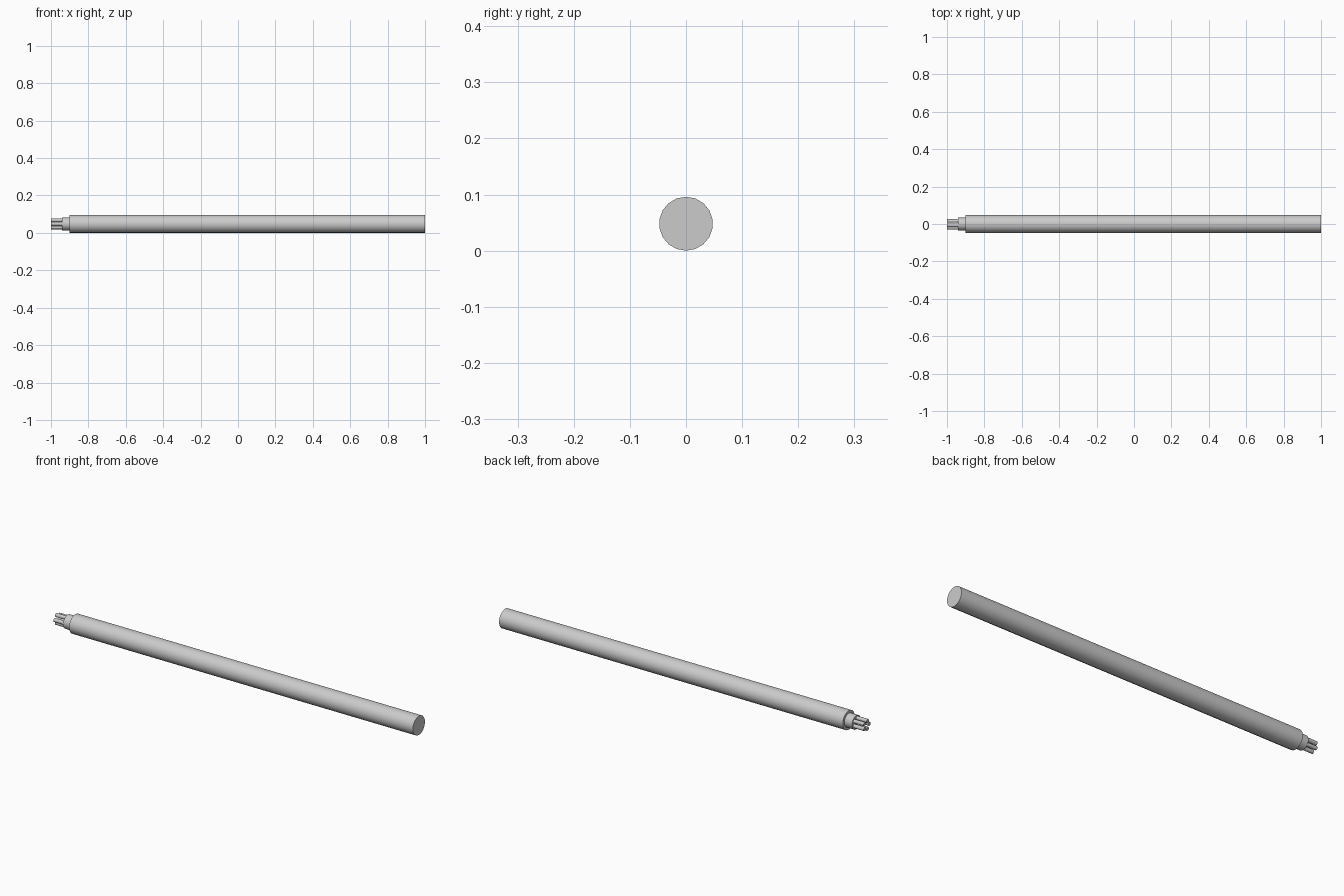
import bpy, math

if "Cube" in bpy.data.objects:
    bpy.data.objects.remove(bpy.data.objects["Cube"])

CZ = 0.048  # height of the cable axis


def rod(name, x0, x1, radius, sides, y=0.0, z=0.0):
    """Capped cylinder lying along x, offset from the cable axis."""
    bpy.ops.mesh.primitive_cylinder_add(
        vertices=sides, radius=radius, depth=x1 - x0,
        location=((x0 + x1) / 2, y, CZ + z), rotation=(0, math.pi / 2, 0))
    ob = bpy.context.object
    ob.name = name
    # turn the rod so that a vertex points straight up
    ob.data.update()
    bpy.ops.object.transform_apply(location=False, rotation=True, scale=True)
    ob.rotation_euler.x = math.pi / 2 if sides % 4 else 0
    bpy.ops.object.transform_apply(location=False, rotation=True, scale=True)
    bpy.ops.object.shade_smooth_by_angle(angle=math.radians(40))
    return ob


# Outer jacket and the stepped inner sheath
rod("outer_jacket", -0.90, 1.0, 0.048, 18)
rod("inner_sheath", -0.942, -0.88, 0.035, 18)

# Bare wire cores in a ring at the stripped end
WIRES = 5
for i in range(WIRES):
    a = math.pi + 2 * math.pi * i / WIRES
    rod(f"wire_core_{i + 1}", -1.0, -0.93, 0.0095, 12,
        0.0205 * math.cos(a), 0.0205 * math.sin(a))
